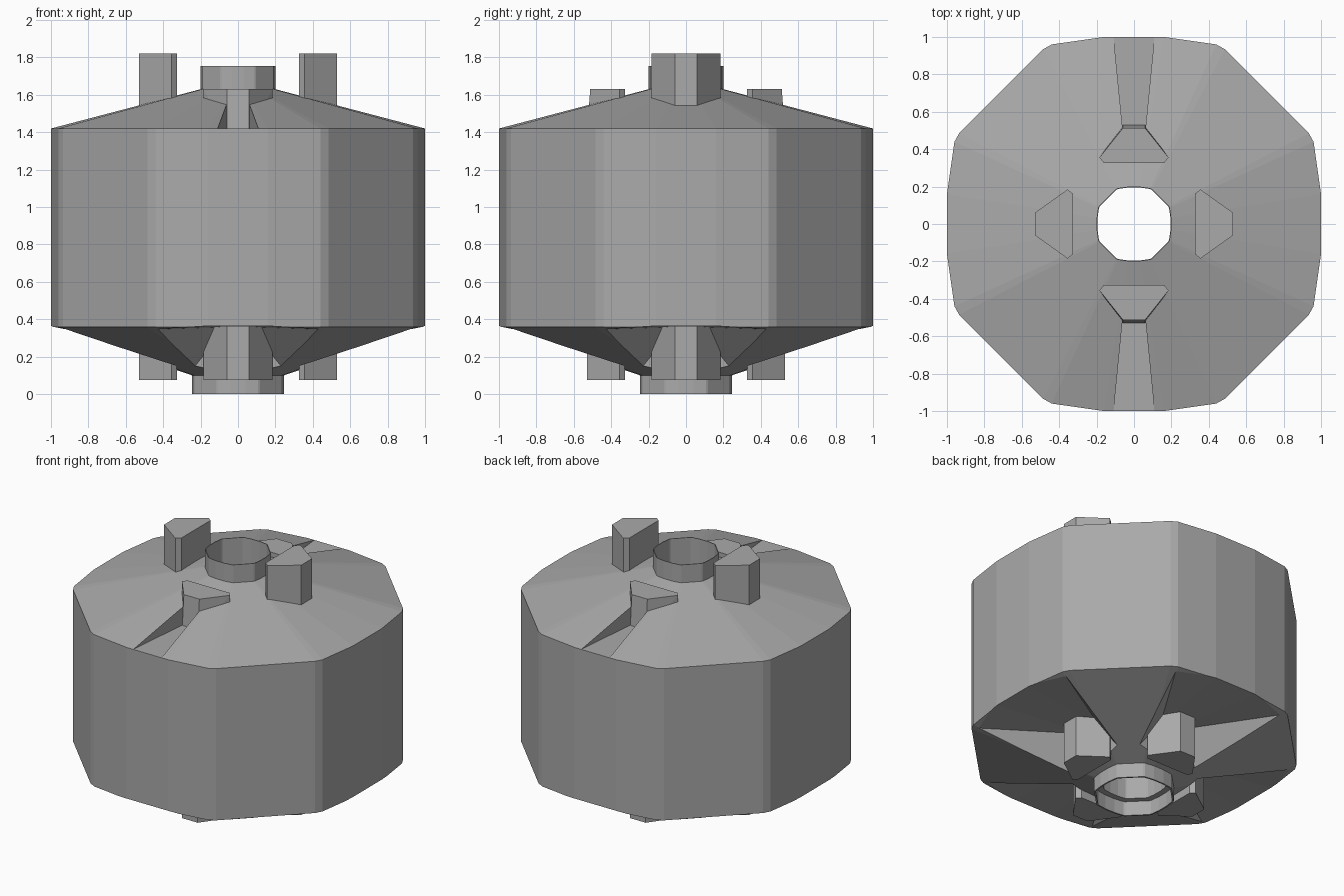
import bpy
import bmesh
from math import pi
from mathutils import Matrix, Vector

cube = bpy.data.objects.get("Cube")
if cube:
    bpy.data.objects.remove(cube, do_unlink=True)

grey = bpy.data.materials.new("plain grey")
grey.use_nodes = True
colour = (0.4, 0.4, 0.4, 1)
grey.diffuse_color = colour
grey.node_tree.nodes["Principled BSDF"].inputs["Base Color"].default_value = colour


def finish(name, bm):
    bmesh.ops.recalc_face_normals(bm, faces=bm.faces)
    mesh = bpy.data.meshes.new(name)
    bm.to_mesh(mesh)
    bm.free()
    mesh.materials.append(grey)
    obj = bpy.data.objects.new(name, mesh)
    bpy.context.collection.objects.link(obj)
    return obj


def turned(points, quarter):
    rot = Matrix.Rotation(quarter * pi / 2, 3, 'Z')
    return [rot @ Vector(p) for p in points]


def hull(name, points, quarter):
    bm = bmesh.new()
    for p in turned(points, quarter):
        bm.verts.new(p)
    bmesh.ops.convex_hull(bm, input=bm.verts)
    return finish(name, bm)


def mirrored(points):
    return [(s * x, y, z) for x, y, z in points for s in (1, -1)]


def cut(body, cutter):
    mod = body.modifiers.new(cutter.name, 'BOOLEAN')
    mod.operation = 'DIFFERENCE'
    mod.solver = 'EXACT'
    mod.object = cutter
    cutter.hide_render = True
    cutter.hide_viewport = True
    cutter.display_type = 'WIRE'


# Drum outline: one quarter, repeated around the axis
side = [(0.16, -1), (0.44, -0.96), (0.485, -0.935),
        (0.935, -0.485), (0.96, -0.44), (1, -0.16)]
outline = [p for q in range(4) for p in turned([(x, y, 0) for x, y in side], q)]

# Drum with sloped ends, collars and a through bore
profile = [(1, 0.36), (1, 1.42), (0.2, 1.63), (0.2, 1.755), (0.195, 1.755),
           (0.195, 0.1), (0.235, 0.1), (0.235, 0), (0.245, 0), (0.245, 0.1)]
bm = bmesh.new()
rings = [[bm.verts.new((p.x * s, p.y * s, z)) for p in outline] for s, z in profile]
count = len(outline)
for k, ring in enumerate(rings):
    after = rings[(k + 1) % len(rings)]
    for i in range(count):
        j = (i + 1) % count
        bm.faces.new((ring[i], ring[j], after[j], after[i]))
drum = finish("drum", bm)

# Flat-floored channels in the roof, front and back
channel = mirrored([(x, y, z) for x, y in ((0.112, -1.03), (0.06, -0.5))
                    for z in (1.421, 1.8)])
for q in (0, 2):
    cut(drum, hull("roof_channel_cutter", channel, q))

# Flared recesses in the underside, all four sides
recess = mirrored([(0.06, -0.33, 0.36), (0.27, -0.33, 0.1), (0.27, -0.33, -0.1),
                   (0.16, -1.02, 0.365), (0.49, -1.02, 0.345), (0.49, -1.02, -0.1)])
# Keep the lower collar clear of the recesses
for q in range(4):
    cut(drum, hull("underside_recess_cutter", recess, q))

# Wedge-shaped lugs above and below
wedge = [(0.16, -0.325), (0.185, -0.355), (0.06, -0.53)]


def lug(name, quarter, low, high, lean=0):
    points = [(x, y, low) for x, y in wedge]
    points += [(x, y + (lean if y < -0.5 else 0), high) for x, y in wedge]
    hull(name, mirrored(points), quarter)


for q, place in enumerate(("front", "left", "back", "right")):
    lug("lower_lug_" + place, q, 0.075, 0.4)
    if q % 2:
        lug("tall_upper_lug_" + place, q, 1.5, 1.82)
    else:
        lug("short_upper_lug_" + place, q, 1.4, 1.63, 0.018)

# Apply the cuts, then drop the cutters
bpy.context.view_layer.update()
graph = bpy.context.evaluated_depsgraph_get()
result = bpy.data.meshes.new_from_object(drum.evaluated_get(graph))
drum.modifiers.clear()
drum.data = result
for obj in list(bpy.data.objects):
    if "cutter" in obj.name:
        bpy.data.objects.remove(obj, do_unlink=True)
